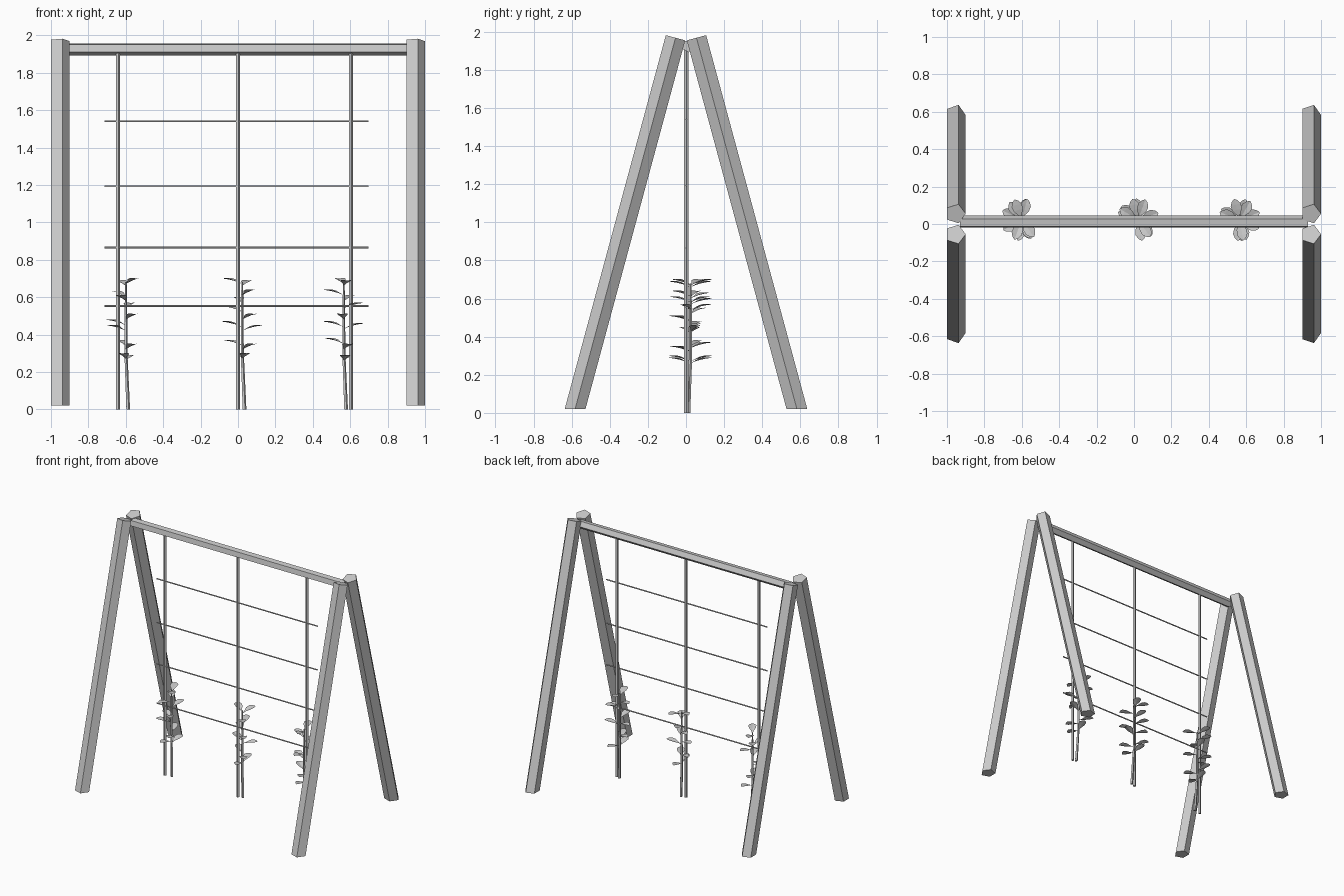
import bpy, bmesh
from math import cos, sin, radians
from mathutils import Vector

if "Cube" in bpy.data.objects:
    bpy.data.objects.remove(bpy.data.objects["Cube"])

X, Y = Vector((1, 0, 0)), Vector((0, 1, 0))


def finish(name, bm):
    mesh = bpy.data.meshes.new(name)
    bm.to_mesh(mesh)
    bm.free()
    ob = bpy.data.objects.new(name, mesh)
    bpy.context.collection.objects.link(ob)
    return ob


def tube(bm, path, radii, turn=0, u=X, sides=5, floor_cut=None):
    """Low-poly pole along a path, capped at both ends."""
    path = [Vector(p) for p in path]
    d = (path[-1] - path[0]).normalized()
    v = d.cross(u).normalized()
    rings = []
    for i, (p, r) in enumerate(zip(path, radii)):
        ring = []
        for k in range(sides):
            a = radians(turn + 360 * k / sides)
            q = p + u * (r * cos(a)) + v * (r * sin(a))
            if i == 0 and floor_cut is not None:
                q += d * ((floor_cut - q.z) / d.z)
            ring.append(bm.verts.new(q))
        rings.append(ring)
    for a, b in zip(rings, rings[1:]):
        for k in range(sides):
            n = (k + 1) % sides
            bm.faces.new((a[k], a[n], b[n], b[k]))
    bm.faces.new(rings[0][::-1])
    bm.faces.new(rings[-1])


def leaf(bm, base, azimuth, length=0.115, width=0.06, pitch=24):
    """Slightly folded, pointed oval blade rising away from the stem."""
    a, t = radians(azimuth), radians(pitch)
    out = Vector((cos(a) * cos(t), sin(a) * cos(t), sin(t)))
    side = Vector((-sin(a), cos(a), 0))
    up = out.cross(side)
    rows = []
    for s, w in ((0.0, 0.05), (0.25, 0.3), (0.5, 0.85), (0.75, 0.95), (0.92, 0.55), (1.0, 0.08)):
        mid = base + out * (s * length) - up * (0.02 * s * s)
        h = side * (w * width / 2)
        lift = up * (0.008 * w)
        rows.append([bm.verts.new(p) for p in (mid - h + lift, mid, mid + h + lift)])
    for r, n in zip(rows, rows[1:]):
        for k in (0, 1):
            bm.faces.new((r[k], n[k], n[k + 1], r[k + 1]))


# A-frame legs: five-sided posts, ground ends cut level
for side, cx in (("left", -0.955), ("right", 0.945)):
    for end, s in (("front", 1), ("back", -1)):
        bm = bmesh.new()
        tube(bm, [(cx, -0.582 * s, 0.02), (cx, -0.055 * s, 1.968)], [0.0553] * 2, floor_cut=0.02)
        finish(f"{end}_{side}_leg", bm)

# Top beam
bm = bmesh.new()
tube(bm, [(-0.93, 0.011, 1.925), (0.93, 0.011, 1.925)], [0.034] * 2, turn=206, u=Y)
finish("top_beam", bm)

# Upright canes
for i, x in enumerate((-0.643, -0.002, 0.604)):
    bm = bmesh.new()
    tube(bm, [(x, 0.002, 0), (x, 0.002, 1.91)], [0.0118] * 2)
    finish(f"upright_cane_{i + 1}", bm)

# Horizontal wires
for i, z in enumerate((0.553, 0.865, 1.193, 1.54)):
    bm = bmesh.new()
    tube(bm, [(-0.715, 0.002, z), (0.697, 0.002, z)], [0.005] * 2, u=Y)
    finish(f"cross_wire_{i + 1}", bm)

# Climbing plants: stem foot x, then (height, direction) of each leaf
plants = (
    (-0.588, ((.67, -55), (.66, 110), (.60, 125), (.58, -110), (.54, 75), (.48, -62), (.45, 155),
              (.42, -150), (.34, 110), (.32, -65), (.27, -100), (.26, 80))),
    (0.034, ((.67, 150), (.66, 70), (.61, -55), (.57, 105), (.52, 140), (.48, -50), (.44, 160),
             (.42, 18), (.34, 145), (.32, -50), (.27, -80), (.27, 95))),
    (0.577, ((.67, 105), (.66, -80), (.61, 160), (.58, 60), (.54, -25), (.48, -95), (.44, 160),
             (.43, 20), (.35, 150), (.32, -72), (.26, -85), (.26, 75))),
)
for i, (x, leaves) in enumerate(plants):
    def at(z):
        return Vector((x - 0.012 * min(z / 0.3, 1), 0.012 + 0.012 * min(z / 0.3, 1), z))
    bm = bmesh.new()
    tube(bm, [at(z) for z in (0, 0.15, 0.3, 0.5, 0.68)], [0.011, 0.010, 0.009, 0.008, 0.005])
    finish(f"plant_stem_{i + 1}", bm)
    bm = bmesh.new()
    for z, az in leaves:
        leaf(bm, at(z), az)
    finish(f"plant_leaves_{i + 1}", bm)
